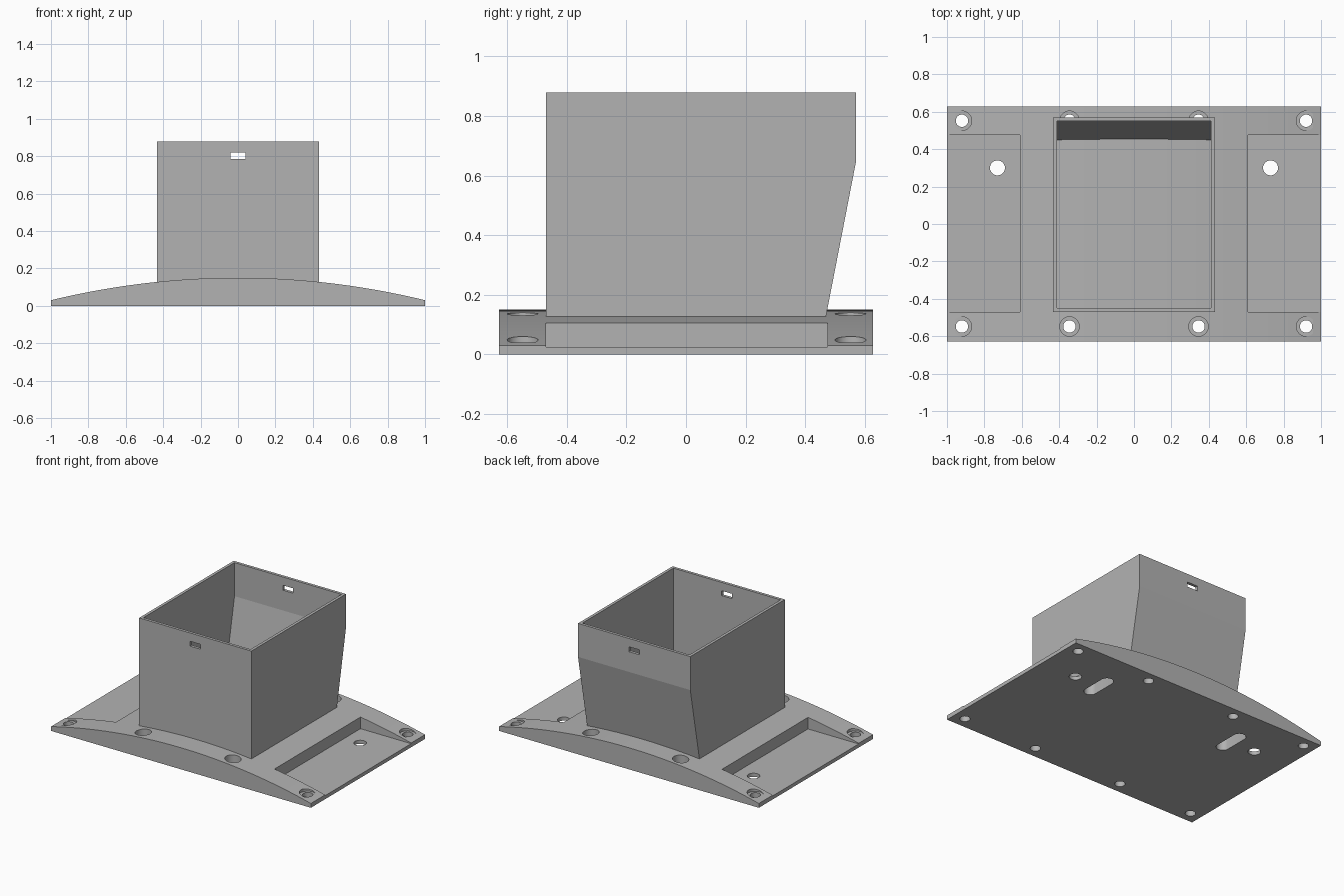
import bpy, bmesh, math

cube = bpy.data.objects.get("Cube")
if cube:
    bpy.data.objects.remove(cube)

GREY = (0.45, 0.45, 0.45, 1)
mat = bpy.data.materials.new("plain grey")
mat.use_nodes = True
mat.diffuse_color = GREY
mat.node_tree.nodes["Principled BSDF"].inputs["Base Color"].default_value = GREY


def prism(name, profile, sweep, place):
    """Extrude a closed 2D profile by the vector sweep; place maps (u, v) to 3D."""
    bm = bmesh.new()
    face = bm.faces.new([bm.verts.new(place(u, v)) for u, v in profile])
    grown = bmesh.ops.extrude_face_region(bm, geom=[face])["geom"]
    bmesh.ops.translate(bm, vec=sweep, verts=[g for g in grown if isinstance(g, bmesh.types.BMVert)])
    bmesh.ops.recalc_face_normals(bm, faces=bm.faces)
    mesh = bpy.data.meshes.new(name)
    bm.to_mesh(mesh)
    bm.free()
    obj = bpy.data.objects.new(name, mesh)
    mesh.materials.append(mat)
    bpy.context.collection.objects.link(obj)
    return obj


def box(x0, x1, y0, y1, z0, z1):
    rect = [(x0, y0), (x1, y0), (x1, y1), (x0, y1)]
    return prism("cutter", rect, (0, 0, z1 - z0), lambda u, v: (u, v, z0))


def hole(x, y, r, z0, z1, stretch=0):
    """Round cutter, or a slot along y when stretched."""
    ring = []
    for i in range(48):
        a = 2 * math.pi * (i + 0.5) / 48
        shift = math.copysign(stretch / 2, math.sin(a))
        ring.append((x + r * math.cos(a), y + r * math.sin(a) + shift))
    return prism("cutter", ring, (0, 0, z1 - z0), lambda u, v: (u, v, z0))


def cut(obj, cutters):
    bpy.context.view_layer.objects.active = obj
    for c in cutters:
        mod = obj.modifiers.new("cut", "BOOLEAN")
        mod.operation = "DIFFERENCE"
        mod.solver = "EXACT"
        mod.object = c
        bpy.ops.object.modifier_apply(modifier=mod.name)
        bpy.data.objects.remove(c)


def smooth(obj):
    bpy.ops.object.select_all(action="DESELECT")
    obj.select_set(True)
    bpy.context.view_layer.objects.active = obj
    bpy.ops.object.shade_smooth_by_angle(angle=math.radians(9))


# Base plate with a gently arched top
EDGE, CROWN, HALF_DEPTH = 0.03, 0.15, 0.627
rise = CROWN - EDGE
radius = (1 + rise ** 2) / (2 * rise)
xs = [1 - i / 24 for i in range(49)]
arch = [(x, CROWN - radius + math.sqrt(radius ** 2 - x * x)) for x in xs]
base = prism("base_plate", [(-1, 0), (1, 0)] + arch, (0, 2 * HALF_DEPTH, 0),
             lambda u, v: (u, -HALF_DEPTH, v))

# Side pockets, cable holes, underside slots and counterbored screw holes
cutters = []
for s in (-1, 1):
    cutters.append(box(*sorted((s * 0.61, s * 1.1)), -0.47, 0.475, 0.025, 0.3))
    cutters.append(hole(s * 0.73, 0.3, 0.04, -0.1, 0.3))
    cutters.append(hole(s * 0.54, 0.3, 0.042, -0.1, 0.08, 0.16))
    for x in (0.345, 0.92):
        for y in (-0.548, 0.552):
            cutters.append(hole(s * x, y, 0.033, -0.1, 0.3))
            cutters.append(hole(s * x, y, 0.052, 0.04, 0.3))
cut(base, cutters)
smooth(base)

# Open box with a back wall that leans outward
WALL, HALF_WIDTH, TOP = 0.02, 0.432, 0.878


def box_profile(inset, low, high):
    lean = (0.57 - 0.47) / (0.645 - 0.13)
    foot = 0.57 - lean * (0.645 - low)
    return [(-0.47 + inset, low), (foot - inset, low), (0.57 - inset, 0.645),
            (0.57 - inset, high), (-0.47 + inset, high)]


tower = prism("open_box", box_profile(0, 0.11, TOP), (2 * HALF_WIDTH, 0, 0),
              lambda u, v: (-HALF_WIDTH, u, v))
inner = HALF_WIDTH - WALL
hollow = prism("cutter", box_profile(WALL, 0.05, 1), (2 * inner, 0, 0),
               lambda u, v: (-inner, u, v))
# Small slots through the front and back walls
cut(tower, [hollow, box(-0.04, 0.04, -1, 1, 0.786, 0.82)])
